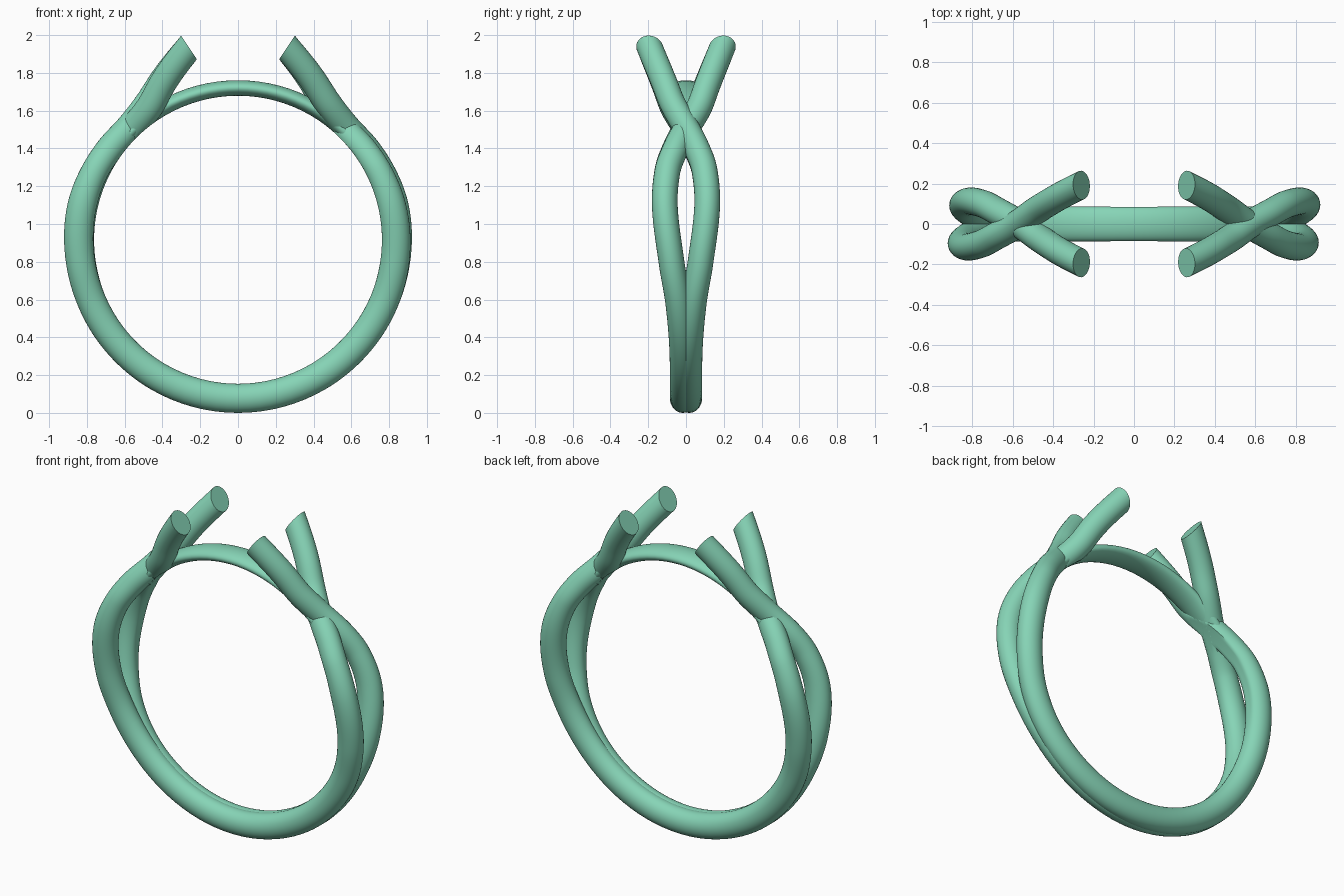
import bpy, bmesh
from math import sin, cos, pi, radians
from mathutils import Vector

if "Cube" in bpy.data.objects:
    bpy.data.objects.remove(bpy.data.objects["Cube"])

CZ = 0.917       # ring centre height
HOLE = 0.762     # finger hole radius

mat = bpy.data.materials.new("green")
mat.diffuse_color = (0.24, 0.66, 0.47, 1)
mat.use_nodes = True
mat.node_tree.nodes["Principled BSDF"].inputs["Base Color"].default_value = mat.diffuse_color


def interpolate(keys, steps):
    """Smooth curve through keys; the first value of each key is the angle."""
    n = len(keys)
    keys = [Vector(k) for k in keys]

    def slope(i):
        a, b = keys[max(i - 1, 0)], keys[min(i + 1, n - 1)]
        return (b - a) / (b[0] - a[0])
    out = []
    for i in range(n - 1):
        p, q = keys[i], keys[i + 1]
        h = q[0] - p[0]
        m0, m1 = slope(i) * h, slope(i + 1) * h
        for s in range(steps):
            t = s / steps
            out.append(p * (2*t**3 - 3*t*t + 1) + m0 * (t**3 - 2*t*t + t)
                       + q * (3*t*t - 2*t**3) + m1 * (t**3 - t*t))
    return out + [keys[-1]]


def sweep(name, keys, steps=8, sides=32, trim=False):
    """Oval tube; keys are (angle from bottom, radius, y, radial half, side half)."""
    rows = interpolate(keys, steps)
    pts = [Vector((r[1] * sin(radians(r[0])), r[2], CZ - r[1] * cos(radians(r[0])))) for r in rows]
    bm = bmesh.new()
    rings = []
    for i, r in enumerate(rows):
        tan = (pts[min(i + 1, len(pts) - 1)] - pts[max(i - 1, 0)]).normalized()
        rad = Vector((sin(radians(r[0])), 0, -cos(radians(r[0]))))
        rad = (rad - tan * rad.dot(tan)).normalized()
        side = tan.cross(rad)
        ring = []
        for k in range(sides):
            a = 2 * pi * k / sides
            v = pts[i] + rad * (r[3] * cos(a)) + side * (r[4] * sin(a))
            # keep the finger hole round
            d = Vector((v.x, 0, v.z - CZ))
            if d.length < HOLE:
                d = d.normalized() * HOLE
                v = Vector((d.x, v.y, CZ + d.z))
            ring.append(bm.verts.new(v))
        rings.append(ring)
    for a, b in zip(rings, rings[1:]):
        for k in range(sides):
            j = (k + 1) % sides
            bm.faces.new((a[k], a[j], b[j], b[k]))
    bm.faces.new(rings[0][::-1])
    bm.faces.new(rings[-1])
    # slanted cut at the open ends
    if trim:
        for s in (-1, 1):
            cut = bmesh.ops.bisect_plane(bm, geom=bm.verts[:] + bm.edges[:] + bm.faces[:],
                                         plane_co=(s * 0.26, 0, 1.935),
                                         plane_no=(-s * 0.83, 0, 0.55), clear_outer=False)
            edges = [e for e in cut["geom_cut"] if isinstance(e, bmesh.types.BMEdge)
                     and all(v.co.z > 1.8 and v.co.x * s > 0 for v in e.verts)]
            n = Vector((-s * 0.83, 0, 0.55))
            gone = [v for v in bm.verts if v.co.z > 1.8 and abs(v.co.x) < 0.5 and v.co.x * s > -0.1
                    and (v.co - Vector((s * 0.26, 0, 1.935))).dot(n) > 1e-4]
            bmesh.ops.delete(bm, geom=gone, context='VERTS')
            bmesh.ops.holes_fill(bm, edges=[e for e in edges if e.is_valid], sides=0)
    bmesh.ops.recalc_face_normals(bm, faces=bm.faces)
    me = bpy.data.meshes.new(name)
    bm.to_mesh(me)
    bm.free()
    me.materials.append(mat)
    ob = bpy.data.objects.new(name, me)
    bpy.context.collection.objects.link(ob)
    bpy.ops.object.select_all(action='DESELECT')
    ob.select_set(True)
    bpy.context.view_layer.objects.active = ob
    bpy.ops.object.shade_smooth_by_angle(angle=radians(40))
    return ob


# half strands: angle, y, radius when crossing over, radius when crossing under
half = [(30, .017, .84, .84), (50, .022, .84, .84), (67, .042, .84, .84),
        (82, .077, .842, .838), (102, .112, .845, .832), (116, .098, .84, .826),
        (125, .06, .833, .818), (136, 0, .828, .812), (146, -.068, .862, .842),
        (154, -.115, .925, .915), (165.7, -.192, 1.05, 1.05), (172, -.24, 1.16, 1.16)]


def oval(angle):
    a = .077 if angle < 110 else .072
    return a, .068


under = [(-t, ru, y, *oval(t)) for t, y, ro, ru in reversed(half)]
over = [(t, ro, y, *oval(t)) for t, y, ro, ru in half]
strand = under + [(0, .84, .017, .077, .068)] + over

# two identical strands, half a turn apart
back = sweep("back_strand", strand, trim=True)
front = back.copy()
front.data = back.data.copy()
front.name = "front_strand"
front.rotation_euler.z = pi
bpy.context.collection.objects.link(front)

# thin bridge closing the ring under the open ends
sweep("bridge", [(126, .802, 0, .03, .055), (135, .803, 0, .04, .078), (150, .803, 0, .041, .085),
                 (180, .803, 0, .041, .085), (210, .803, 0, .041, .085),
                 (225, .803, 0, .04, .078), (234, .802, 0, .03, .055)])
